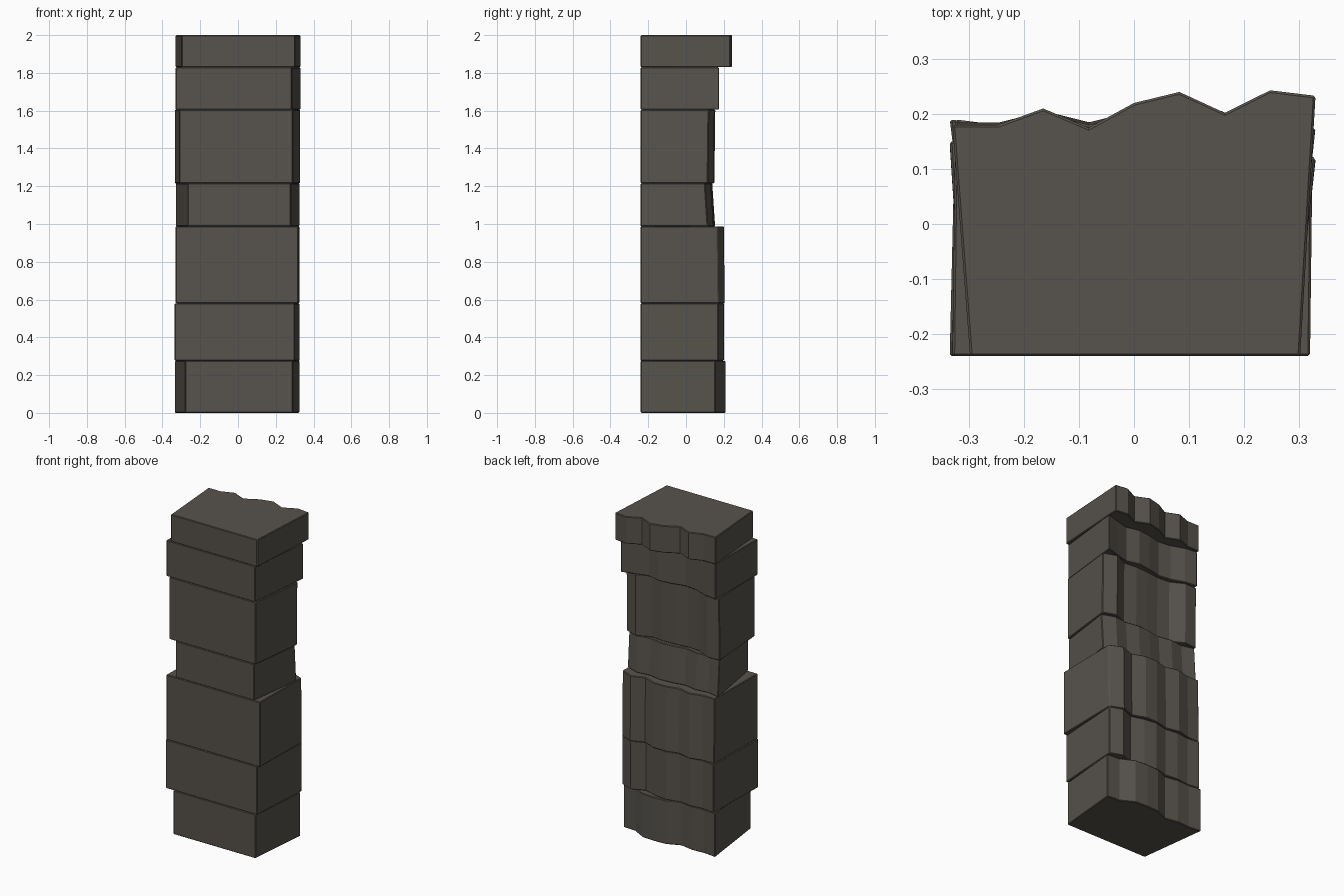
import bpy
import bmesh

cube = bpy.data.objects.get("Cube")
if cube:
    bpy.data.objects.remove(cube, do_unlink=True)

# One weathered stone colour for the whole pillar
COLOUR = (0.095, 0.085, 0.072, 1.0)
stone = bpy.data.materials.new("dark_grey_stone")
stone.use_nodes = True
stone.diffuse_color = COLOUR
shader = stone.node_tree.nodes["Principled BSDF"]
shader.inputs["Base Color"].default_value = COLOUR
shader.inputs["Roughness"].default_value = 0.9

FRONT = -0.24


def stone_block(name, bottom, top, front_edges, back_edges, depths, lean=0.0):
    """Flat-fronted block with a chiselled back; depths run from -x to +x,
    in hundredths, and lean pushes the lower back edge outwards."""
    mesh = bpy.data.meshes.new(name)
    bm = bmesh.new()
    back_left, back_right = back_edges
    last = len(depths) - 1
    rings = []
    for z, push in ((bottom, lean), (top, 0.0)):
        outline = [(front_edges[0], FRONT), (front_edges[1], FRONT)]
        for i in range(last, -1, -1):
            x = back_left + (back_right - back_left) * i / last
            outline.append((x, depths[i] / 100 + push))
        rings.append([bm.verts.new((x, y, z)) for x, y in outline])

    # Bottom cap, top cap and the walls between them
    low, high = rings
    bm.faces.new(list(reversed(low)))
    bm.faces.new(high)
    count = len(low)
    for i in range(count):
        j = (i + 1) % count
        bm.faces.new((low[i], low[j], high[j], high[i]))
    bmesh.ops.recalc_face_normals(bm, faces=bm.faces)
    bm.to_mesh(mesh)
    bm.free()

    block = bpy.data.objects.new(name, mesh)
    bpy.context.collection.objects.link(block)
    mesh.materials.append(stone)

    # Slightly worn edges
    bevel = block.modifiers.new("worn_edges", "BEVEL")
    bevel.width = 0.004
    bevel.segments = 1
    bevel.limit_method = "ANGLE"
    bevel.angle_limit = 1.0
    return block


# Stack of blocks from the ground up
stone_block("base_block", 0.0, 0.275, (-0.28, 0.29), (-0.335, 0.325),
            (19, 18, 18.5, 17, 20.5, 21, 20.5, 16, 15.5))
stone_block("lower_block", 0.275, 0.58, (-0.335, 0.3), (-0.325, 0.325),
            (19, 18, 19, 18, 20, 19, 16.5, 20, 17))
stone_block("lower_tall_block", 0.58, 0.987, (-0.33, 0.32), (-0.325, 0.325),
            (18, 18, 20, 18, 20, 20, 17, 20, 16.5), 0.005)
stone_block("recessed_block", 0.987, 1.215, (-0.265, 0.28), (-0.33, 0.325),
            (14, 12, 13, 11.5, 13, 13.5, 12, 13, 10), 0.015)
stone_block("upper_tall_block", 1.215, 1.605, (-0.31, 0.29), (-0.335, 0.33),
            (15, 15.5, 11, 10.5, 11.5, 12, 11, 15, 12), -0.005)
stone_block("upper_block", 1.605, 1.83, (-0.33, 0.285), (-0.325, 0.33),
            (17, 16, 13, 12, 14, 15, 13, 15, 17.5))
stone_block("cap_block", 1.83, 2.0, (-0.298, 0.302), (-0.33, 0.33),
            (18, 18, 21, 17.5, 22, 24, 20.2, 24.3, 23.3))
